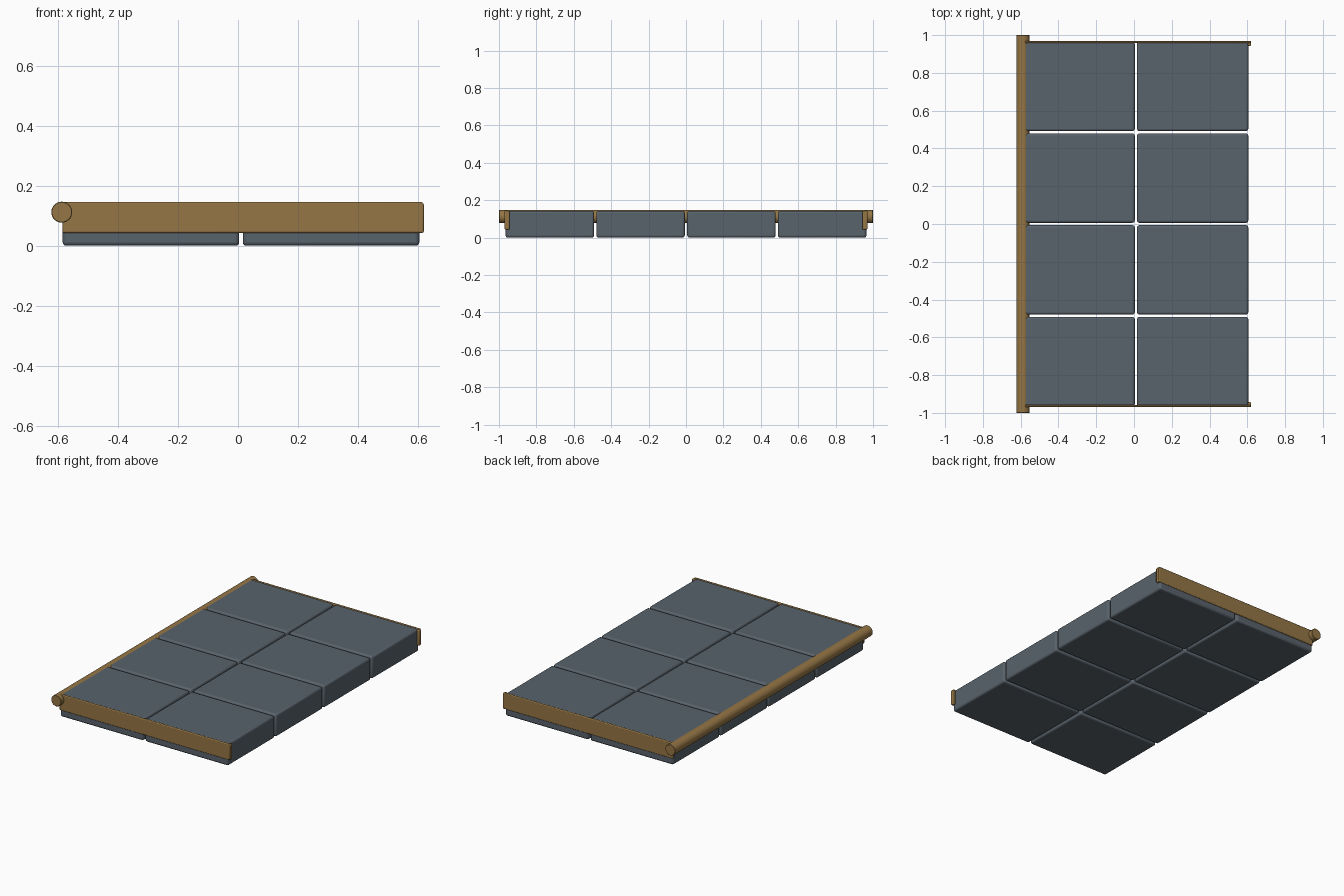
import bpy

if "Cube" in bpy.data.objects:
    bpy.data.objects.remove(bpy.data.objects["Cube"])

def material(name, color):
    m = bpy.data.materials.new(name)
    m.diffuse_color = (*color, 1)
    m.use_nodes = True
    m.node_tree.nodes["Principled BSDF"].inputs["Base Color"].default_value = m.diffuse_color
    return m

brown = material("brass", (0.30, 0.18, 0.06))
slate = material("slate", (0.10, 0.125, 0.15))

def finish(ob, name, mat, bevel, segments=2):
    ob.name = name
    ob.data.materials.append(mat)
    mod = ob.modifiers.new("edge_round", 'BEVEL')
    mod.width = bevel
    mod.segments = segments
    mod.limit_method = 'ANGLE'
    mod.angle_limit = 0.7
    bpy.ops.object.shade_smooth_by_angle()
    return ob

def box(name, x, y, z, mat, bevel, segments=2):
    """Rounded box from (min, max) pairs."""
    spans = (x, y, z)
    bpy.ops.mesh.primitive_cube_add(size=1, location=[(a + b) / 2 for a, b in spans])
    ob = bpy.context.object
    ob.scale = [b - a for a, b in spans]
    bpy.ops.object.transform_apply(location=False, rotation=False, scale=True)
    return finish(ob, name, mat, bevel, segments)

# eight panels in a 2 x 4 grid with open gaps
for cx in (-0.2905, 0.3105):
    for row in range(4):
        cy = (row - 1.5) * 0.4855
        box("panel", (cx - 0.2945, cx + 0.2945), (cy - 0.2365, cy + 0.2365),
            (0.0, 0.143), slate, 0.012, 3)

# long round bar along the left edge
bpy.ops.mesh.primitive_cylinder_add(vertices=32, radius=0.035, depth=2,
                                    location=(-0.588, 0, 0.112),
                                    rotation=(1.5707963, 0, 0))
finish(bpy.context.object, "edge_bar", brown, 0.002, 1)

# end rails, each with a small hooked lip at the right end
for s in (-1, 1):
    box("end_rail", (-0.586, 0.616), sorted((s * 0.957, s * 0.970)),
        (0.043, 0.146), brown, 0.005)
    box("rail_lip", (0.602, 0.620), sorted((s * 0.943, s * 0.970)),
        (0.043, 0.142), brown, 0.005)
